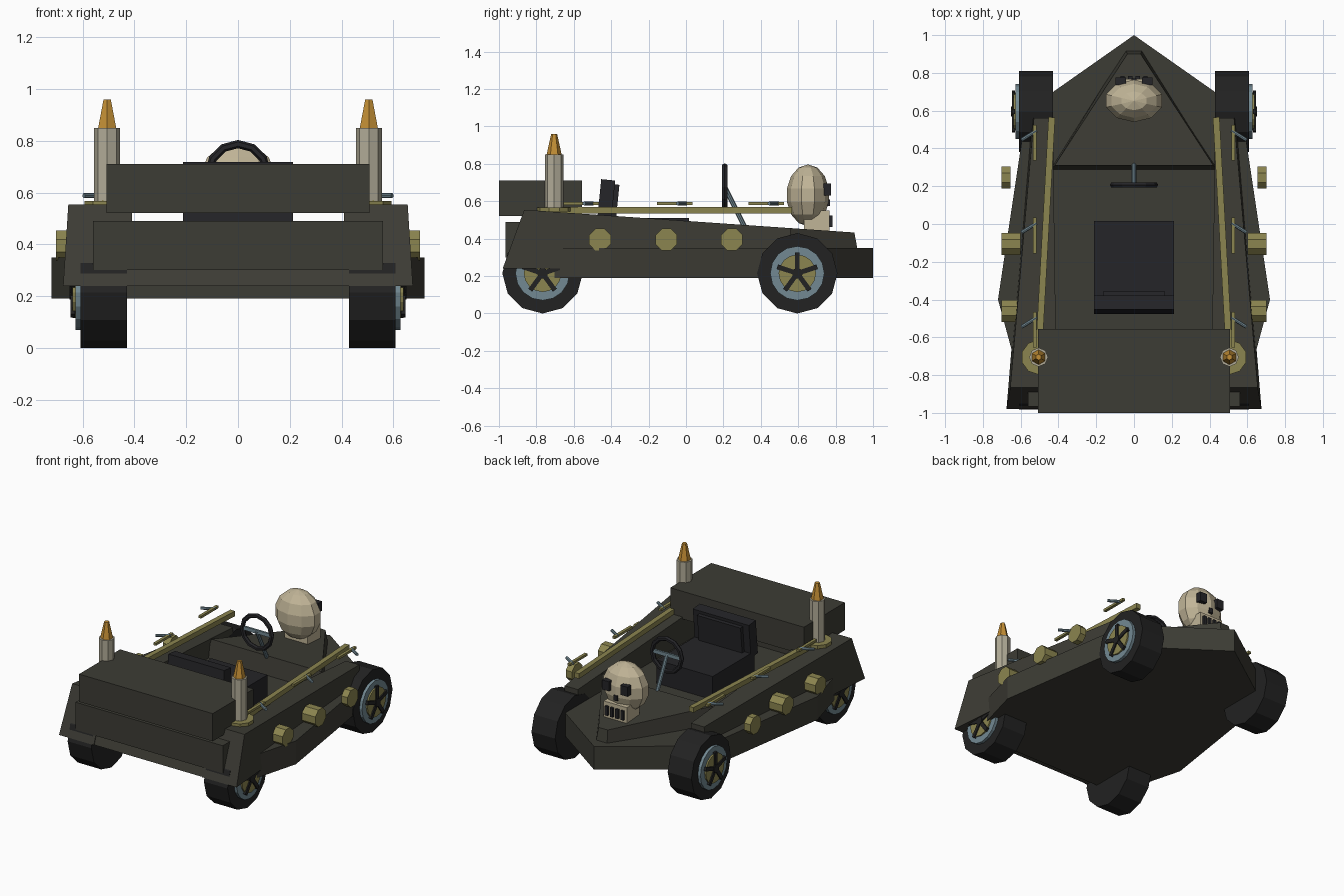
import bpy, bmesh, math
from mathutils import Vector, Matrix

if "Cube" in bpy.data.objects:
    bpy.data.objects.remove(bpy.data.objects["Cube"])


def mat(name, r, g, b):
    m = bpy.data.materials.new(name)
    m.diffuse_color = (r, g, b, 1)
    m.use_nodes = True
    m.node_tree.nodes["Principled BSDF"].inputs["Base Color"].default_value = m.diffuse_color
    return m


HULL = mat("dark olive", .046, .045, .035)
TYRE = mat("tyre black", .016, .016, .016)
SEAT = mat("seat black", .018, .018, .021)
BONE = mat("bone", .53, .46, .31)
WAX = mat("candle wax", .44, .41, .31)
BRASS = mat("brass", .26, .235, .08)
STEEL = mat("blue steel", .17, .25, .29)
AMBER = mat("amber flame", .54, .27, .035)


def finish(name, bm, material):
    bmesh.ops.recalc_face_normals(bm, faces=bm.faces)
    me = bpy.data.meshes.new(name)
    bm.to_mesh(me)
    bm.free()
    me.materials.append(material)
    ob = bpy.data.objects.new(name, me)
    bpy.context.collection.objects.link(ob)
    return ob


def loft(name, material, low, high):
    """Closed solid between two rings with equal point counts."""
    bm = bmesh.new()
    a = [bm.verts.new(p) for p in low]
    b = [bm.verts.new(p) for p in high]
    n = len(a)
    bm.faces.new(a)
    bm.faces.new(b)
    for i in range(n):
        bm.faces.new((a[i], a[(i + 1) % n], b[(i + 1) % n], b[i]))
    return finish(name, bm, material)


def box(name, material, lo, hi, tilt=0.0):
    """Box between two corners, tilted about x."""
    lo, hi = Vector(lo), Vector(hi)
    bm = bmesh.new()
    bmesh.ops.create_cube(bm, size=1, matrix=Matrix.Translation((lo + hi) / 2)
                          @ Matrix.Rotation(tilt, 4, 'X') @ Matrix.Diagonal((*(hi - lo), 1)))
    return finish(name, bm, material)


def rod(name, material, p, q, r1, r2=None, sides=8, spin=0.0):
    """Cylinder or cone from p to q."""
    p, q = Vector(p), Vector(q)
    d = q - p
    bm = bmesh.new()
    bmesh.ops.create_cone(bm, cap_ends=True, segments=sides, radius1=r1,
                          radius2=r1 if r2 is None else r2, depth=d.length,
                          matrix=Matrix.Translation((p + q) / 2)
                          @ d.to_track_quat('Z', 'Y').to_matrix().to_4x4()
                          @ Matrix.Rotation(spin, 4, 'Z'))
    return finish(name, bm, material)


def bar(name, material, p, q, w, h):
    """Rectangular bar running from p to q in plan."""
    p, q = Vector(p), Vector(q)
    side = (q - p).cross(Vector((0, 0, 1))).normalized() * w / 2
    up = Vector((0, 0, h / 2))
    ring = [side + up, side - up, -side - up, -side + up]
    return loft(name, material, [p + o for o in ring], [q + o for o in ring])


def top_z(y):
    return .495 - .069 * y


# floor slab
half = [(.57, .60), (.72, -.40), (.59, -.88)]
plan = [(0, 1)] + half + [(-x, y) for x, y in reversed(half)]
loft("floor_slab", HULL, [(x, y, .19) for x, y in plan], [(x, y, .35) for x, y in plan])

# sloping nose deck with dashboard face
loft("nose_deck", HULL,
     [(-.45, .28, .30), (.45, .28, .30), (.045, .925, .30), (-.045, .925, .30)],
     [(x, y, top_z(y)) for x, y in ((-.42, .31), (.42, .31), (.035, .90), (-.035, .90))])

# rear wall, rear panel and rear chest
loft("rear_wall", HULL,
     [(-.45, -.975, .24), (.45, -.975, .24), (.45, -.80, .24), (-.45, -.80, .24)],
     [(-.45, -.89, .48), (.45, -.89, .48), (.45, -.80, .48), (-.45, -.80, .48)])
box("rear_panel", HULL, (-.56, -.965, .30), (.56, -.86, .49))
box("rear_chest", HULL, (-.508, -1, .52), (.508, -.555, .71))

# seat
box("seat_cushion", SEAT, (-.213, -.44, .34), (.213, .015, .51))
box("seat_back", SEAT, (-.213, -.465, .48), (.213, -.39, .715), -.10)
box("seat_back_pad", SEAT, (-.165, -.40, .51), (.165, -.365, .69), -.10)

# steering wheel and column
bm = bmesh.new()
N, R, T, C = 12, .112, .016, Vector((0, .207, .675))
rings = []
for i in range(N):
    a = 2 * math.pi * i / N
    out = Vector((math.cos(a), 0, math.sin(a)))
    rings.append([bm.verts.new(C + out * (R + T * math.cos(k * math.pi / 3))
                               + Vector((0, T * math.sin(k * math.pi / 3), 0))) for k in range(6)])
for i in range(N):
    a, b = rings[i], rings[(i + 1) % N]
    for k in range(6):
        bm.faces.new((a[k], a[(k + 1) % 6], b[(k + 1) % 6], b[k]))
finish("steering_wheel", bm, SEAT)
rod("steering_column", STEEL, (0, .205, .68), (0, .315, .46), .013)
box("steering_spokes", STEEL, (-.105, .20, .665), (.105, .214, .69))

# skull ornament
bm = bmesh.new()
bmesh.ops.create_uvsphere(bm, u_segments=10, v_segments=7, radius=1,
                          matrix=Matrix.Translation((0, .652, .632)) @ Matrix.Diagonal((.16, .115, .165, 1)))
finish("skull", bm, BONE)
box("skull_jaw", BONE, (-.088, .63, .44), (.088, .768, .55))
box("skull_nose", SEAT, (-.014, .74, .575), (.014, .77, .61))
for i in range(4):
    x = -.06 + .04 * i
    box("skull_tooth_gap", SEAT, (x - .011, .755, .462), (x + .011, .783, .525))


def wheel(side, s, y):
    z = .215

    def disc(name, material, x0, x1, r, n):
        rod(name, material, (s * x0, y, z), (s * x1, y, z), r, sides=n)
    disc(side + "_tyre", TYRE, .428, .608, .215, 12)
    disc(side + "_rim", STEEL, .60, .628, .145, 16)
    disc(side + "_hub_disc", BRASS, .62, .638, .10, 16)
    disc(side + "_hub", TYRE, .63, .65, .028, 10)
    # five flat spokes
    for k in range(5):
        a = math.pi / 2 + 2 * math.pi * k / 5
        u, v = Vector((0, math.cos(a), math.sin(a))), Vector((0, -math.sin(a), math.cos(a)))
        o = Vector((s * .63, y, z))
        ring = [o + u * .01 + v * .013, o + u * .01 - v * .013, o + u * .112 - v * .013, o + u * .112 + v * .013]
        loft(side + "_spoke", TYRE, ring, [p + Vector((s * .016, 0, 0)) for p in ring])


for side, s in (("right", 1), ("left", -1)):
    # side wall, tapering forward
    low = [(.675, -.98), (.548, .56), (.43, .56), (.41, -.98)]
    high = [(.655, -.865), (.53, .56), (.43, .56), (.41, -.865)]
    loft(side + "_side_wall", HULL, [(s * x, y, .24) for x, y in low],
         [(s * x, y, top_z(y)) for x, y in high])
    box(side + "_skull_eye", SEAT, (s * .07 - .027, .735, .63), (s * .07 + .027, .775, .695))
    wheel(side + "_nose_wheel", s, .595)
    wheel(side + "_rear_wheel", s, -.767)
    # brass rail along the cockpit
    bar(side + "_rail", BRASS, (s * .508, -.75, .553), (s * .435, .565, .553), .035, .035)
    # side lamps
    for y in (.245, -.105, -.46):
        rod(side + "_side_lamp", BRASS, (s * .60 if y < 0 else s * .655, y, .395),
            (s * .702, y, .395), .063, sides=8, spin=math.pi / 8)
    # crossed bars above the rail
    for y in (.43, -.06, -.56):
        bar(side + "_brass_bar", BRASS, (s * .525, y - .095, .588), (s * .525, y + .095, .588), .02, .016)
        rod(side + "_steel_peg", STEEL, (s * .515, y + .065, .588), (s * .595, y + .015, .588), .01)
    # candle on its dish
    c = (s * .505, -.705)
    rod(side + "_candle_dish", BRASS, (*c, .545), (*c, .568), .092, sides=10)
    rod(side + "_candle", WAX, (*c, .55), (*c, .85), .05, sides=8)
    rod(side + "_flame", AMBER, (*c, .85), (*c, .96), .04, .016, sides=6)
